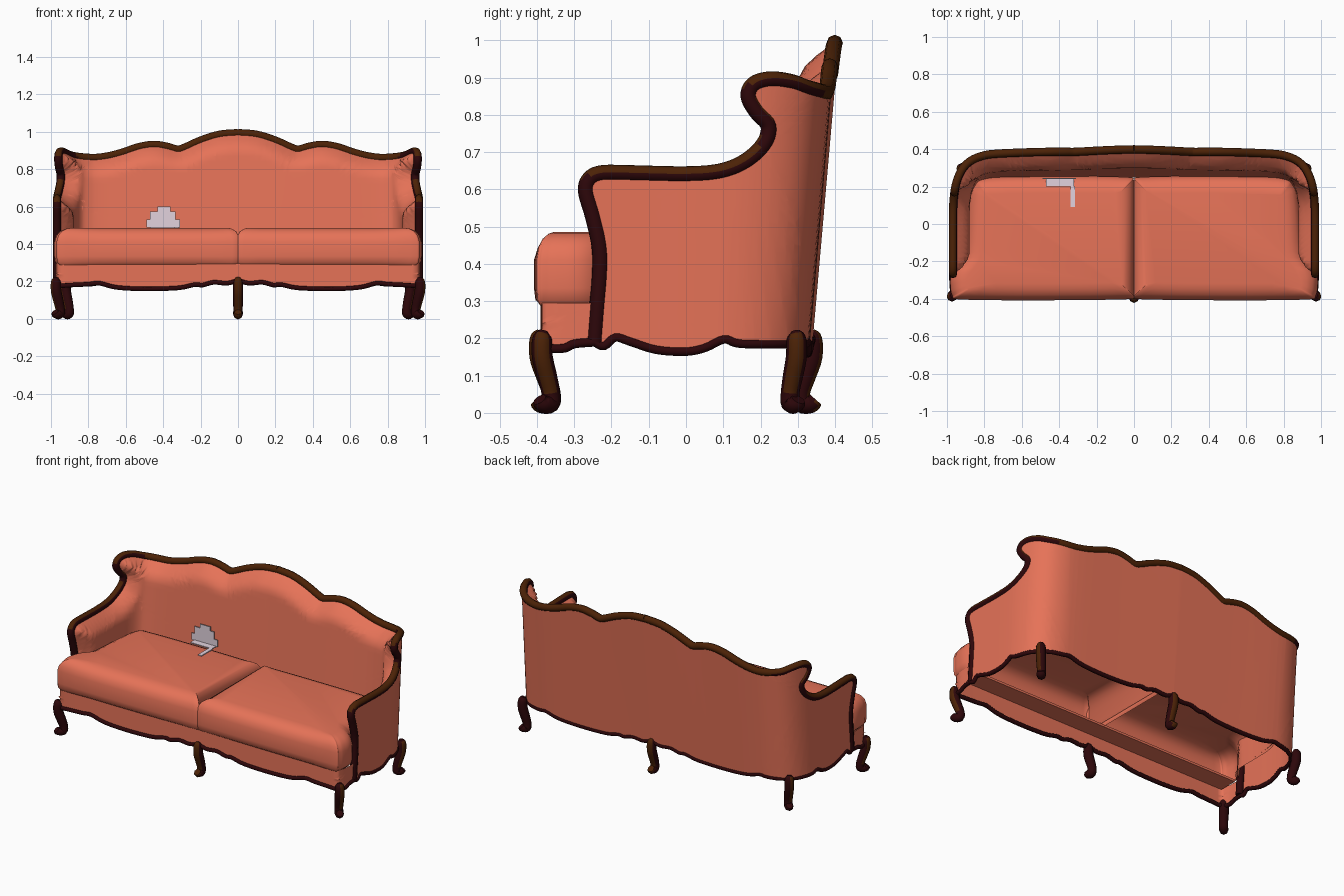
import bpy, bmesh, math
from mathutils import Vector

if "Cube" in bpy.data.objects:
    bpy.data.objects.remove(bpy.data.objects["Cube"])


def material(name, rgb):
    m = bpy.data.materials.new(name)
    m.use_nodes = True
    m.diffuse_color = (*rgb, 1)
    m.node_tree.nodes["Principled BSDF"].inputs["Base Color"].default_value = (*rgb, 1)
    return m


FABRIC = material("coral fabric", (0.79, 0.17, 0.097))
BROWN = material("brown wood", (0.072, 0.016, 0.002))
DARK = material("dark red wood", (0.026, 0.002, 0.003))
GREY = material("pale grey", (0.76, 0.65, 0.73))


def smooth(pts, n=5):
    """Catmull-Rom curve through the points."""
    p = [Vector(q) for q in pts]
    p = [2 * p[0] - p[1]] + p + [2 * p[-1] - p[-2]]
    out = []
    for a, b, c, d in zip(p, p[1:], p[2:], p[3:]):
        for i in range(n):
            t = i / n
            out.append(0.5 * (2 * b + (c - a) * t + (2 * a - 5 * b + 4 * c - d) * t * t
                              + (3 * b - a - 3 * c + d) * t ** 3))
    return out + [p[-2]]


class Plan:
    """Half of a floor plan, measured by length from the centre line."""

    def __init__(self, pts, lean):
        self.p, self.lean = smooth(pts), lean
        self.s = [0.0]
        for a, b in zip(self.p, self.p[1:]):
            self.s.append(self.s[-1] + (b - a).length)

    def length_at(self, axis, value):
        for i in range(len(self.p) - 1):
            a, b = self.p[i][axis], self.p[i + 1][axis]
            if a != b and min(a, b) <= value <= max(a, b):
                return self.s[i] + (value - a) / (b - a) * (self.s[i + 1] - self.s[i])
        return self.s[-1]

    def place(self, s, z, inset=0.0):
        i = 0
        while i < len(self.p) - 2 and self.s[i + 1] < s:
            i += 1
        d = (self.p[i + 1] - self.p[i]).normalized()
        q = self.p[i] + d * (s - self.s[i])
        n = Vector((d.y, -d.x)) if s > 0.01 else Vector((0, -1))
        y = q.y - self.lean * (0.9 - z) * max(q.y, 0) / 0.39
        return Vector((q.x + n.x * inset, y + n.y * inset, z))

    def convert(self, axis, pts):
        return [(self.length_at(axis, v), z) for v, z in pts]


def finish(name, bm, mat, mirror=True):
    me = bpy.data.meshes.new(name)
    bm.to_mesh(me)
    bm.free()
    me.materials.append(mat)
    ob = bpy.data.objects.new(name, me)
    bpy.context.collection.objects.link(ob)
    me.shade_smooth()
    if mirror:
        ob.modifiers.new("Mirror", 'MIRROR')
    return ob


def panel(name, outline, plan, inset=lambda s, z: 0.0, flip=False):
    """Fill a flat outline, slice it into a grid and bend it along the plan."""
    bm = bmesh.new()
    f = bm.faces.new([bm.verts.new((q[0], q[1], 0)) for q in outline])
    f.normal_update()
    if (f.normal.z < 0) != flip:
        f.normal_flip()
    bmesh.ops.triangulate(bm, faces=bm.faces[:])
    for axis in (0, 1):
        no = (1, 0, 0) if axis == 0 else (0, 1, 0)
        top = max(q[axis] for q in outline)
        for k in range(1, int(top / 0.03) + 1):
            bmesh.ops.bisect_plane(bm, geom=bm.verts[:] + bm.edges[:] + bm.faces[:],
                                   plane_co=Vector(no) * (k * 0.03), plane_no=no)
    for v in bm.verts:
        v.co = plan.place(v.co.x, v.co.y, inset(v.co.x, v.co.y))
    return finish(name, bm, FABRIC)


def tube(name, pts, radii, is_brown, mirror=True):
    cu = bpy.data.curves.new(name, 'CURVE')
    cu.dimensions, cu.bevel_depth, cu.bevel_resolution = '3D', 1.0, 2
    cu.use_fill_caps = True
    sp = cu.splines.new('POLY')
    sp.points.add(len(pts) - 1)
    for p, q, r in zip(sp.points, pts, radii):
        p.co, p.radius = (*q, 1), r
    tmp = bpy.data.objects.new(name + " path", cu)
    bm = bmesh.new()
    bm.from_mesh(tmp.to_mesh())
    tmp.to_mesh_clear()
    bpy.data.objects.remove(tmp)
    ob = finish(name, bm, DARK, mirror)
    ob.data.materials.append(BROWN)
    for f in ob.data.polygons:
        f.material_index = int(is_brown(f.center, f.normal))
    return ob


# Shell of back and arms
shell = Plan([(0, .402), (.4, .395), (.72, .391), (.83, .373), (.9, .333), (.946, .265),
              (.972, .17), (.979, .05), (.979, -.1), (.979, -.32)], 0.085)
back_top = [(0, .993), (.1, .984), (.2, .953), (.29, .913), (.325, .905), (.38, .92),
            (.45, .93), (.53, .918), (.62, .888), (.7, .868), (.78, .86)]
arm_top = [(.345, .87), (.29, .888), (.23, .895), (.185, .882), (.172, .85), (.195, .81),
           (.232, .77), (.22, .72), (.17, .675), (.1, .648), (0, .64), (-.15, .643),
           (-.225, .643), (-.258, .628), (-.268, .595), (-.25, .53), (-.232, .45),
           (-.23, .38), (-.238, .28), (-.245, .19)]
rim = smooth(shell.convert(0, back_top) + shell.convert(1, arm_top))

# Scalloped lower edges
long_scallop = [(0, .205), (.06, .19), (.13, .195), (.19, .18), (.23, .183), (.32, .165),
                (.5, .16), (.65, .168), (.74, .19), (.8, .185)]
side_scallop = [(.22, .185), (.16, .188), (.12, .198), (.06, .175), (0, .165), (-.08, .17),
                (-.15, .192), (-.19, .203), (-.22, .18), (-.245, .19)]
hem = smooth(shell.convert(0, long_scallop) + shell.convert(1, side_scallop), 4)
panel("outer_shell", rim + hem[::-1][1:], shell, flip=True)


def padding(s, z):
    p = Vector((s, z))
    dist = 1.0
    for a, b in zip(rim, rim[1:]):
        d = b - a
        t = min(max((p - a).dot(d) / d.length_squared, 0), 1)
        dist = min(dist, (p - a - d * t).length)
    return 0.014 + 0.086 * math.sin(min(dist / 0.1, 1) * math.pi / 2)


inner = [q for q in rim if q.y > 0.29]
panel("inner_padding", inner + [Vector((inner[-1].x, .28)), Vector((0, .28))], shell, padding)

tube("top_trim", [shell.place(q.x, q.y, .011) for q in rim], [.022] * len(rim),
     lambda c, n: abs(c.x) < .85 or n.z > .35)
tube("shell_hem_trim", [shell.place(q.x, q.y, .004) for q in hem], [.012] * len(hem),
     lambda c, n: False)

# Front apron and its trim
apron = Plan([(0, -.39), (.5, -.39), (.93, -.388), (.962, -.375), (.974, -.34), (.977, -.24)], 0)
edge = smooth(apron.convert(0, long_scallop + [(.9, .18)])
              + apron.convert(1, [(-.34, .172), (-.3, .185), (-.245, .19)]), 4)
panel("front_apron", edge + [Vector((edge[-1].x, .295)), Vector((0, .295))], apron)
tube("apron_trim", [apron.place(q.x, q.y) for q in edge], [.012] * len(edge),
     lambda c, n: False)

# Pair of hollow seat cushions, wider in front of the arms
outline = smooth([(.001, -.385), (.03, -.402), (.5, -.408), (.92, -.404), (.97, -.385),
                  (.982, -.33), (.98, -.285), (.965, -.25), (.935, -.215), (.905, -.15),
                  (.885, .1), (.855, .21), (.77, .25), (.3, .256), (.03, .25), (.001, .235)], 4)
levels = [(.02, .288), (.004, .303), (0, .335), (0, .41), (.01, .443),
          (.03, .467), (.06, .481), (.09, .486)]
bm = bmesh.new()
rings = []
for inset, z in levels:
    ring = []
    for q in outline:
        core = Vector((min(max(q.x, .11), .77), min(max(q.y, -.28), .13)))
        p = q + (core - q).normalized() * inset
        ring.append(bm.verts.new((p.x, p.y, z)))
    rings.append(ring)
for a, b in zip(rings, rings[1:]):
    for i in range(len(a)):
        j = (i + 1) % len(a)
        bm.faces.new((a[i], a[j], b[j], b[i]))
bm.faces.new(rings[-1])
finish("seat_cushions", bm, FABRIC).modifiers["Mirror"].use_mirror_merge = False


# Curved legs: outward offset, height, radius
leg_shape = smooth([(-.002, .22, .012), (.003, .2, .026), (.002, .15, .028), (-.014, .1, .027),
                    (-.028, .055, .025), (-.026, .026, .026), (0, .025, .025),
                    (.012, .036, .02)], 4)


def leg(name, x, y, dx, dy, mirror):
    tube(name, [(x + dx * o, y + dy * o, z) for o, z, r in leg_shape],
         [r for o, z, r in leg_shape],
         lambda c, n: (n.x > .65 and c.z > .05) if mirror else n.y * dy > .45, mirror)


leg("front_corner_legs", .971, -.384, .7, -.75, True)
leg("front_middle_leg", 0, -.39, 0, -1, False)
leg("back_corner_legs", .92, .295, .6, .55, True)
leg("back_middle_leg", 0, .336, 0, 1, False)


def box(name, mat, x0, x1, y0, y1, z0, z1):
    bm = bmesh.new()
    bmesh.ops.create_cube(bm, size=1)
    for v in bm.verts:
        v.co = (x1 if v.co.x > 0 else x0, y1 if v.co.y > 0 else y0, z1 if v.co.z > 0 else z0)
    finish(name, bm, mat, False).data.shade_flat()


# Rail under the front of the cushions
box("front_rail", FABRIC, -.955, .955, -.385, -.27, .28, .294)

# Small stepped paper scrap resting on the seat
for i, (x0, x1, z0, z1) in enumerate([(-.49, -.31, .487, .53), (-.47, -.335, .53, .575),
                                      (-.43, -.36, .575, .6)]):
    box("scrap_step_%d" % (i + 1), GREY, x0, x1, .24, .246, z0, z1)
box("scrap_base", GREY, -.47, -.32, .2, .24, .485, .491)
box("scrap_strip", GREY, -.34, -.315, .09, .2, .485, .491)
